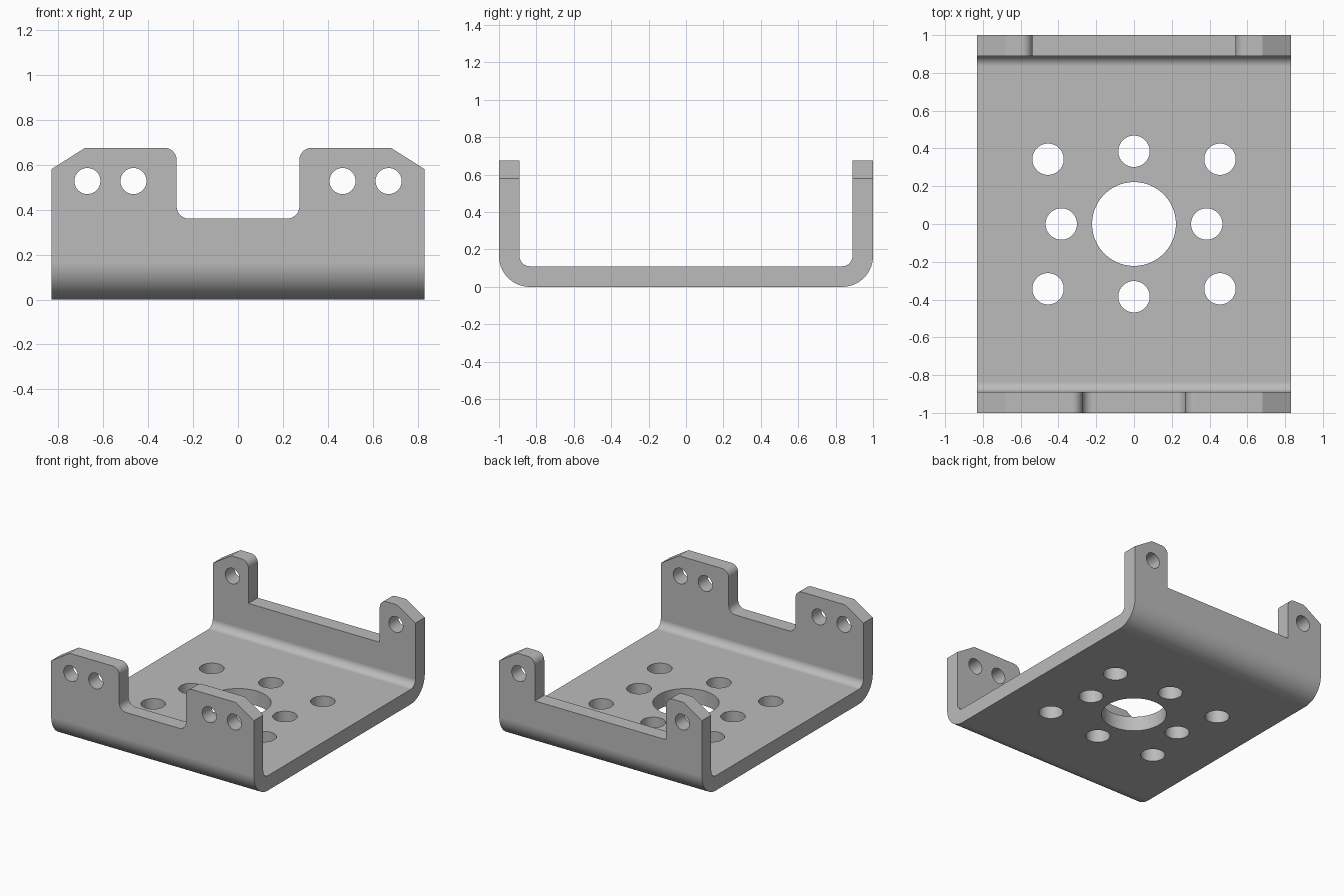
import bpy
import bmesh
from math import pi, cos, sin
from mathutils import Vector

if "Cube" in bpy.data.objects:
    bpy.data.objects.remove(bpy.data.objects["Cube"])

HALF_W, HALF_L, THICK, HEIGHT = 0.83, 1.0, 0.11, 0.675
BEND, FILLET, NOTCH_Z = 0.165, 0.055, 0.36
HOLE_Z, WALL_HOLE, FLOOR_HOLE, BORE = 0.527, 0.058, 0.083, 0.222


def arc(cx, cy, r, start, end, n=12):
    return [(cx + r * cos(start + (end - start) * i / n),
             cy + r * sin(start + (end - start) * i / n)) for i in range(n + 1)]


def mirrored(half):
    """Close a right-hand outline with its reflection."""
    return half + [(-a, b) for a, b in reversed(half)]


def prism(bm, outline, place, sweep):
    face = bm.faces.new([bm.verts.new(place(a, b)) for a, b in outline])
    out = bmesh.ops.extrude_face_region(bm, geom=[face])
    verts = [g for g in out["geom"] if isinstance(g, bmesh.types.BMVert)]
    bmesh.ops.translate(bm, verts=verts, vec=Vector(sweep))


def make_object(bm, name):
    bmesh.ops.recalc_face_normals(bm, faces=bm.faces)
    mesh = bpy.data.meshes.new(name)
    bm.to_mesh(mesh)
    bm.free()
    obj = bpy.data.objects.new(name, mesh)
    bpy.context.collection.objects.link(obj)
    return obj


# Bent sheet: U-shaped section swept across the width, walls left over-tall
TALL = 0.8
outer = arc(HALF_L - BEND, BEND, BEND, -pi / 2, 0, 20)
inner = arc(HALF_L - BEND, BEND, BEND - THICK, 0, -pi / 2, 20)
half = outer + [(HALF_L, TALL), (HALF_L - THICK, TALL)] + inner
bm = bmesh.new()
prism(bm, mirrored(half), lambda y, z: (-HALF_W, y, z), (2 * HALF_W, 0, 0))
bracket = make_object(bm, "bracket")

# Cutters: wall top outlines with notch, rounded tabs and chamfered corners
cut = bmesh.new()


def wall_cutter(notch, rounded_floor, y0):
    if rounded_floor:
        floor = arc(notch - FILLET, NOTCH_Z + FILLET, FILLET, -pi / 2, 0)
    else:
        floor = [(notch, NOTCH_Z)]
    tab = arc(notch + FILLET, HEIGHT - FILLET, FILLET, pi, pi / 2)
    edge = [(0.68, HEIGHT), (0.98, HEIGHT - 0.19), (0.98, 1.0)]
    prism(cut, mirrored(floor + tab + edge), lambda x, z: (x, y0, z), (0, 0.5, 0))


wall_cutter(0.273, True, -1.2)
wall_cutter(0.538, False, 0.7)

# Wall holes: two per front tab, one per back tab
for side in (-1, 1):
    for x, y0 in ((0.465, -1.2), (0.67, -1.2), (0.67, 0.7)):
        prism(cut, arc(side * x, HOLE_Z, WALL_HOLE, 0, 2 * pi, 40)[:-1],
              lambda a, b: (a, y0, b), (0, 0.5, 0))

# Floor holes: central bore with a ring of eight
ring = [(0, 0.385), (0, -0.385), (0.385, 0), (-0.385, 0)]
ring += [(sx * 0.455, sy * 0.343) for sx in (-1, 1) for sy in (-1, 1)]
for cx, cy, r in [(0, 0, BORE)] + [(x, y, FLOOR_HOLE) for x, y in ring]:
    prism(cut, arc(cx, cy, r, 0, 2 * pi, 56)[:-1],
          lambda a, b: (a, b, -0.1), (0, 0, 0.3))

cutter = make_object(cut, "cutter")
cutter.hide_render = True

# Cut the sheet and keep the result as plain mesh
boolean = bracket.modifiers.new("cut", "BOOLEAN")
boolean.operation = "DIFFERENCE"
boolean.solver = "EXACT"
boolean.object = cutter
bpy.context.view_layer.update()
graph = bpy.context.evaluated_depsgraph_get()
result = bpy.data.meshes.new_from_object(bracket.evaluated_get(graph))
bracket.modifiers.clear()
bracket.data = result
bpy.data.objects.remove(cutter)

# Grey metal
metal = bpy.data.materials.new("grey_metal")
metal.use_nodes = True
grey = (0.5, 0.5, 0.5, 1)
metal.diffuse_color = grey
metal.node_tree.nodes["Principled BSDF"].inputs["Base Color"].default_value = grey
bracket.data.materials.clear()
bracket.data.materials.append(metal)

# Smooth bends and holes, crisp edges
for o in bpy.context.selected_objects:
    o.select_set(False)
bracket.select_set(True)
bpy.context.view_layer.objects.active = bracket
bpy.ops.object.shade_smooth_by_angle(angle=pi / 6)
weighted = bracket.modifiers.new("weighted_normals", "WEIGHTED_NORMAL")
weighted.keep_sharp = True
